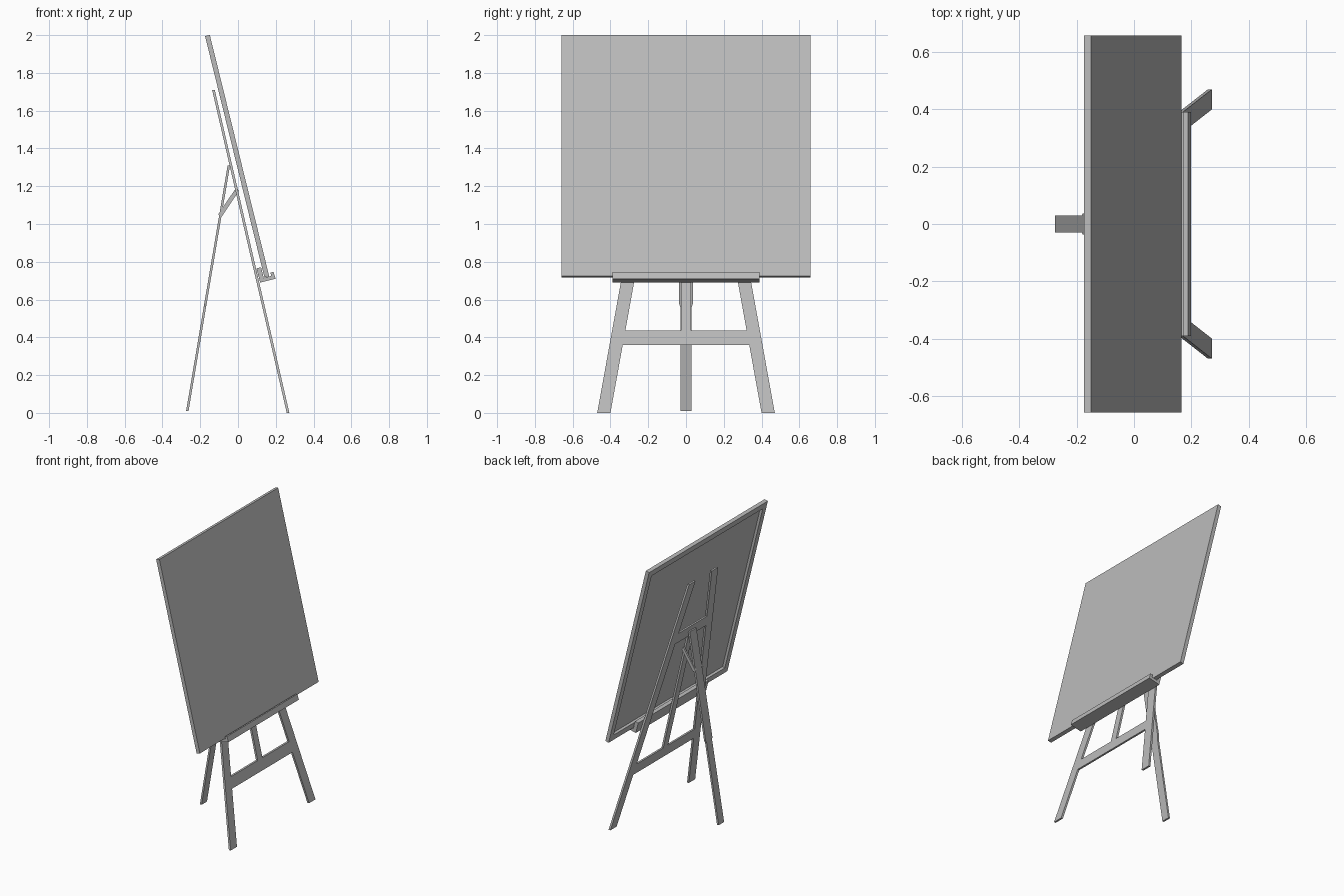
import bpy
import bmesh
from mathutils import Vector

cube = bpy.data.objects.get("Cube")
if cube:
    bpy.data.objects.remove(cube, do_unlink=True)

grey = bpy.data.materials.new("plain grey")
grey.use_nodes = True
colour = (0.5, 0.5, 0.5, 1)
grey.diffuse_color = colour
grey.node_tree.nodes["Principled BSDF"].inputs["Base Color"].default_value = colour


def prism(name, ring, offset):
    """Extrude a closed ring of 3D points along an offset vector."""
    bm = bmesh.new()
    face = bm.faces.new([bm.verts.new(p) for p in ring])
    moved = bmesh.ops.extrude_face_region(bm, geom=[face])["geom"]
    verts = [v for v in moved if isinstance(v, bmesh.types.BMVert)]
    bmesh.ops.translate(bm, verts=verts, vec=offset)
    bmesh.ops.recalc_face_normals(bm, faces=bm.faces)
    mesh = bpy.data.meshes.new(name)
    bm.to_mesh(mesh)
    bm.free()
    mesh.materials.append(grey)
    obj = bpy.data.objects.new(name, mesh)
    bpy.context.collection.objects.link(obj)
    return obj


def leaning_plate(name, outline, foot_x, slope, thick):
    """Plate with a (y, z) outline, leaning along x with height."""
    ring = [(foot_x + slope * z - thick / 2, y, z) for y, z in outline]
    return prism(name, ring, (thick, 0, 0))


def side_profile(name, points, y0, y1):
    """Extrude an (x, z) profile from y0 to y1."""
    return prism(name, [(x, y0, z) for x, z in points], (0, y1 - y0, 0))


# Front stand: two splayed legs, two cross bars and a centre slat
FOOT, LEAN, THICK = 0.265, -0.231, 0.014
SPLAY, TOP = 0.181, 1.71


def inner(z):
    return 0.40 - SPLAY * z


for side, label in ((1, "left"), (-1, "right")):
    outline = [(side * (inner(z) + w), z)
               for z, w in ((0, 0), (0, 0.07), (TOP, 0.07), (TOP, 0))]
    leaning_plate("front_leg_" + label, outline, FOOT, LEAN, THICK)

for label, low, high in (("lower", 0.36, 0.435), ("upper", 1.27, 1.345)):
    outline = [(-inner(low), low), (inner(low), low),
               (inner(high), high), (-inner(high), high)]
    leaning_plate(label + "_cross_bar", outline, FOOT, LEAN, THICK)

leaning_plate("centre_slat", [(-0.026, 0.435), (0.026, 0.435), (0.026, 1.27), (-0.026, 1.27)],
              FOOT, LEAN, THICK)

# Rear leg, a little wider in its upper part
half = [(0.03, 0.01), (0.03, 0.56), (0.037, 0.58), (0.037, 1.31)]
leaning_plate("rear_leg", half + [(-y, z) for y, z in reversed(half)], -0.27, 0.169, 0.013)

# Braces between the stand and the rear leg
for side, label in ((1, "left"), (-1, "right")):
    y = side * 0.037
    side_profile("brace_" + label, [(-0.105, 1.05), (-0.085, 1.04), (0.005, 1.175), (-0.008, 1.195)],
                 y - 0.006, y + 0.006)

# Tray holding the board
side_profile("tray", [(0.098, 0.765), (0.122, 0.771), (0.136, 0.715), (0.176, 0.725),
                      (0.172, 0.742), (0.188, 0.747), (0.199, 0.71), (0.117, 0.69)], -0.39, 0.39)

# Board: a leaning slab with a recessed back
up = Vector((-0.315, 0, 1.28)).normalized()
back = Vector((-up.z, 0, up.x))
base = Vector((0.165, 0, 0.724))
HALF, HEIGHT, DEPTH = 0.658, 1.315, 0.026
corners = [base + up * h + Vector((0, y, 0))
           for y, h in ((-HALF, 0), (HALF, 0), (HALF, HEIGHT), (-HALF, HEIGHT))]
board = prism("board", corners, back * DEPTH)
bm = bmesh.new()
bm.from_mesh(board.data)
rear = max(bm.faces, key=lambda f: f.normal.dot(back))
bmesh.ops.inset_region(bm, faces=[rear], thickness=0.06)
recess = bmesh.ops.extrude_face_region(bm, geom=[rear])["geom"]
bmesh.ops.delete(bm, geom=[rear], context="FACES_ONLY") if rear.is_valid else None
bmesh.ops.translate(bm, verts=[v for v in recess if isinstance(v, bmesh.types.BMVert)],
                    vec=-back * 0.018)
bmesh.ops.recalc_face_normals(bm, faces=bm.faces)
bm.to_mesh(board.data)
bm.free()
